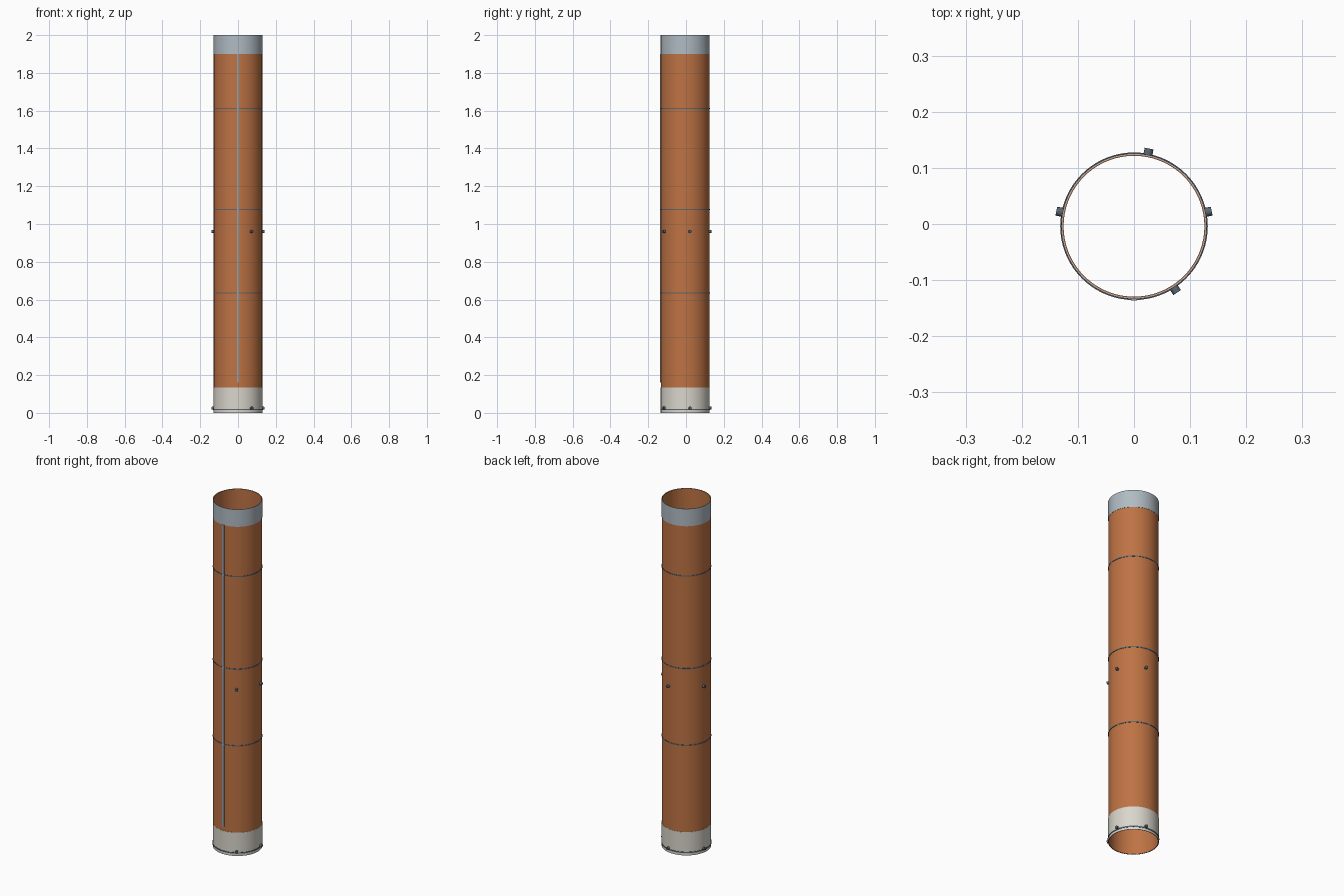
import bpy, bmesh
from math import radians, cos, sin, pi
from mathutils import Matrix, Vector

cube = bpy.data.objects.get("Cube")
if cube:
    bpy.data.objects.remove(cube, do_unlink=True)

CY = -0.004      # tube axis sits slightly toward the front
R = 0.1285       # outer radius of the body
SIDES = 72


def material(name, srgb):
    lin = [(c / 255 / 12.92) if c < 11 else ((c / 255 + 0.055) / 1.055) ** 2.4 for c in srgb]
    m = bpy.data.materials.new(name)
    m.use_nodes = True
    m.diffuse_color = (*lin, 1)
    m.node_tree.nodes["Principled BSDF"].inputs["Base Color"].default_value = (*lin, 1)
    return m


copper = material("copper_orange", (190, 115, 68))
silver = material("silver_blue", (176, 187, 195))
white = material("warm_white", (218, 214, 204))
steel = material("dark_steel", (92, 102, 112))
strip_grey = material("strip_grey", (150, 162, 174))


def finish(name, bm, mat):
    bmesh.ops.recalc_face_normals(bm, faces=bm.faces)
    mesh = bpy.data.meshes.new(name)
    bm.to_mesh(mesh)
    bm.free()
    mesh.materials.append(mat)
    ob = bpy.data.objects.new(name, mesh)
    bpy.context.collection.objects.link(ob)
    bpy.ops.object.select_all(action="DESELECT")
    ob.select_set(True)
    bpy.context.view_layer.objects.active = ob
    bpy.ops.object.shade_smooth_by_angle(angle=radians(30))
    return ob


def tube(name, inner, outer, z0, z1, mat):
    """Hollow ring swept from a rectangular profile."""
    bm = bmesh.new()
    profile = [(inner, z0), (outer, z0), (outer, z1), (inner, z1)]
    loops = []
    for i in range(SIDES):
        a = 2 * pi * i / SIDES
        loops.append([bm.verts.new((r * cos(a), CY + r * sin(a), z)) for r, z in profile])
    for i in range(SIDES):
        a, b = loops[i], loops[(i + 1) % SIDES]
        for j in range(4):
            k = (j + 1) % 4
            bm.faces.new((a[j], b[j], b[k], a[k]))
    return finish(name, bm, mat)


# Open-ended body
tube("body_tube", R - 0.003, R, 0.001, 1.999, copper)

# End collars
tube("top_collar", R - 0.001, R + 0.0012, 1.9, 2.0, silver)
tube("bottom_collar", R - 0.001, R + 0.0012, 0.0, 0.135, white)
tube("bottom_rim", R - 0.001, R + 0.003, 0.014, 0.021, steel)

# Joint rings between the body sections
for n, z in enumerate((0.635, 1.077, 1.612)):
    tube(f"joint_ring_{n + 1}", R - 0.001, R + 0.0015, z - 0.003, z + 0.003, steel)

# Long strip down the front
bm = bmesh.new()
bmesh.ops.create_cube(bm, size=1, matrix=Matrix.Translation((0, CY - R - 0.0005, 1.03))
                      @ Matrix.Diagonal((0.01, 0.007, 1.74, 1)))
finish("front_strip", bm, strip_grey)

# Two rows of four radial studs
for row, z in (("lower", 0.025), ("middle", 0.96)):
    for n, deg in enumerate((11, 79, 169, -57)):
        d = Vector((cos(radians(deg)), sin(radians(deg)), 0))
        centre = Vector((0, CY, z)) + d * (R + 0.0055)
        bm = bmesh.new()
        bmesh.ops.create_cone(bm, cap_ends=True, segments=16, radius1=0.008, radius2=0.008,
                              depth=0.014, matrix=Matrix.Translation(centre)
                              @ d.to_track_quat("Z", "Y").to_matrix().to_4x4())
        finish(f"{row}_stud_{n + 1}", bm, steel)
